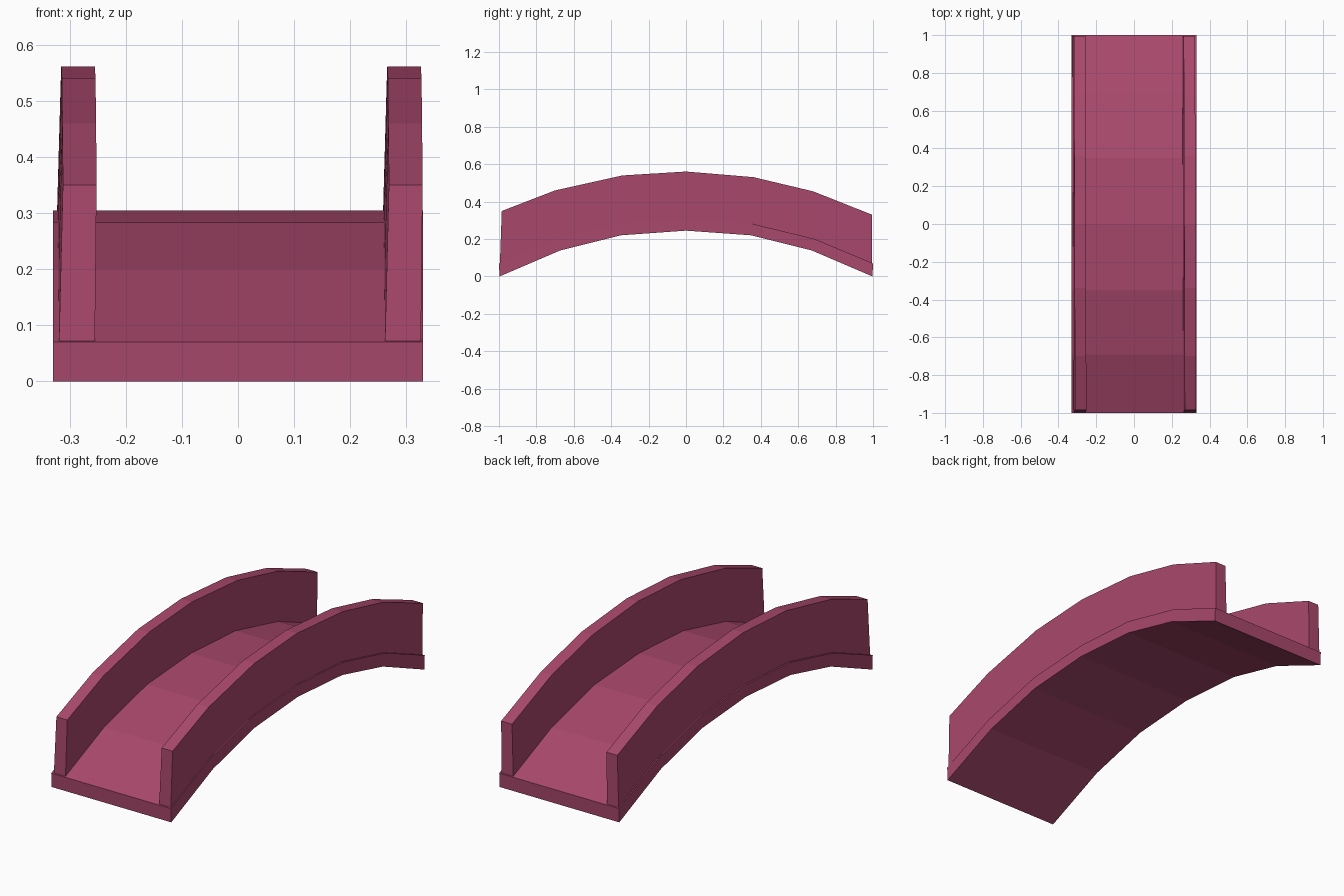
import bpy
import bmesh

cube = bpy.data.objects.get("Cube")
if cube:
    bpy.data.objects.remove(cube)

# Single plum colour
plum = bpy.data.materials.new("plum")
plum.use_nodes = True
colour = (0.40, 0.065, 0.15, 1)
plum.diffuse_color = colour
plum.node_tree.nodes["Principled BSDF"].inputs["Base Color"].default_value = colour


def arched_strip(name, lower, upper, x_low, x_high, twist=0.0):
    """Bridge paired (y, z) arcs into a solid strip; x ranges set at foot and top."""
    bm = bmesh.new()
    rings = []
    for (y0, z0), (y1, z1) in zip(lower, upper):
        corners = [(x_low[0] - twist * y0, y0, z0), (x_low[1] - twist * y0, y0, z0),
                   (x_high[1] - twist * y1, y1, z1), (x_high[0] - twist * y1, y1, z1)]
        rings.append([bm.verts.new(c) for c in corners])
    for a, b in zip(rings, rings[1:]):
        for i in range(4):
            j = (i + 1) % 4
            bm.faces.new((a[i], a[j], b[j], b[i]))
    bm.faces.new(rings[0])
    bm.faces.new(rings[-1])
    bmesh.ops.recalc_face_normals(bm, faces=bm.faces)
    mesh = bpy.data.meshes.new(name)
    bm.to_mesh(mesh)
    bm.free()
    mesh.materials.append(plum)
    obj = bpy.data.objects.new(name, mesh)
    bpy.context.collection.objects.link(obj)
    return obj


def mirrored(half):
    """Reflect a half arc about the crown."""
    return half + [(-y, z) for y, z in reversed(half[:-1])]


# Arc profiles from the front foot to the crown
underside = mirrored([(-0.997, 0.0), (-0.67, 0.14), (-0.35, 0.22), (0, 0.245)])
walkway = mirrored([(-1.0, 0.07), (-0.69, 0.20), (-0.35, 0.283), (0, 0.305)])
wall_foot = [(y * 0.995, z - 0.001) for y, z in walkway]
wall_top = [(-0.985, 0.35), (-0.70, 0.46), (-0.34, 0.54), (0, 0.561),
            (0.36, 0.531), (0.68, 0.455), (0.995, 0.33)]

# Arched deck
arched_strip("deck", underside, walkway, (-0.33, 0.33), (-0.33, 0.33))

# Side walls, leaning very slightly to one side
for name, centre in (("left_wall", 0.291), ("right_wall", -0.29)):
    foot = (centre - 0.032, centre + 0.032)
    top = (centre - 0.025, centre + 0.035)
    arched_strip(name, wall_foot, wall_top, foot, top, twist=0.003)
